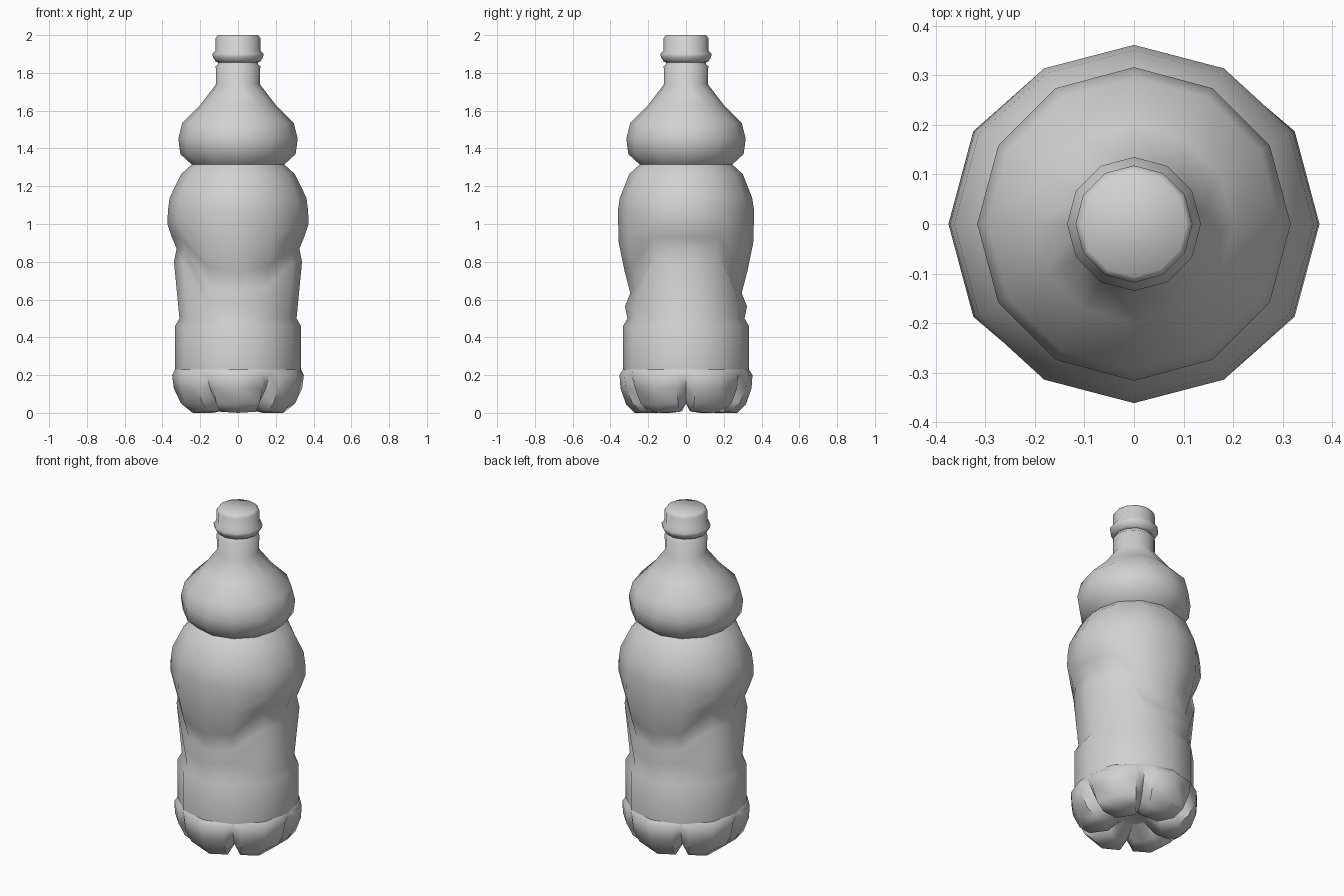
import bpy
import bmesh
from math import sin, cos, radians

if "Cube" in bpy.data.objects:
    bpy.data.objects.remove(bpy.data.objects["Cube"], do_unlink=True)

grey = bpy.data.materials.new("light grey plastic")
grey.use_nodes = True
GREY = (0.64, 0.64, 0.64, 1)
grey.diffuse_color = GREY
grey.node_tree.nodes["Principled BSDF"].inputs["Base Color"].default_value = GREY


def loft(name, angles, rows, cap_first=True, cap_last=True):
    """Skin rings, listed top to bottom; each row maps an angle to (radius, z)."""
    bm = bmesh.new()
    rings = []
    for row in rows:
        ring = []
        for a in angles:
            r, z = row(a)
            ring.append(bm.verts.new((r * cos(radians(a)), r * sin(radians(a)), z)))
        rings.append(ring)
    n = len(angles)
    for up, low in zip(rings, rings[1:]):
        for i in range(n):
            j = (i + 1) % n
            bm.faces.new((up[i], low[i], low[j], up[j]))
    if cap_first:
        bm.faces.new(rings[0])
    if cap_last:
        bm.faces.new(rings[-1][::-1])
    bmesh.ops.recalc_face_normals(bm, faces=bm.faces)
    mesh = bpy.data.meshes.new(name)
    bm.to_mesh(mesh)
    bm.free()
    mesh.materials.append(grey)
    obj = bpy.data.objects.new(name, mesh)
    bpy.context.collection.objects.link(obj)
    bpy.ops.object.select_all(action="DESELECT")
    obj.select_set(True)
    bpy.context.view_layer.objects.active = obj
    bpy.ops.object.shade_smooth_by_angle(angle=radians(58))
    return obj


def plain(r, z):
    return lambda a: (r, z)


def wave(a):
    """Height of the grip wave: high on the sides, low at front and back."""
    return {0: 1.0, 30: 1.0, 60: 0.12, 90: 0.0}[min(a % 180, 180 - a % 180)]


def waved(r, dr, z, dz):
    return lambda a: (r + dr * wave(a), z + dz * wave(a))


SIDES = range(0, 360, 30)

# Screw cap with its tamper ring
cap = [(0.106, 2.0), (0.118, 1.985), (0.118, 1.92), (0.135, 1.9),
       (0.133, 1.885), (0.118, 1.86), (0.104, 1.855)]
loft("cap", SIDES, [plain(*p) for p in cap])

# Neck, shoulder, waist, waved grip and lower wall
body = [plain(*p) for p in [
    (0.104, 1.858), (0.106, 1.845), (0.118, 1.835), (0.116, 1.74), (0.2, 1.63),
    (0.295, 1.535), (0.316, 1.45), (0.305, 1.37), (0.245, 1.315), (0.3, 1.265)]]
body += [
    waved(0.35, 0.012, 1.14, 0),
    waved(0.361, 0.01, 1.07, 0),
    waved(0.356, 0.018, 0.9, 0.1),
    waved(0.325, 0.025, 0.75, 0.18),
    waved(0.295, 0.03, 0.635, 0.235),   # foot of the grip panel
    waved(0.323, 0.016, 0.565, 0.235),  # raised ridge
    plain(0.31, 0.5),
    plain(0.333, 0.46),
    plain(0.333, 0.23)]
loft("bottle_body", SIDES, body, cap_last=False)


# Base with six feet split by clefts
def foot(cleft, edge, middle):
    return lambda a: {0: cleft, 8: edge, 30: middle}[min(a % 60, 60 - a % 60)]


RIM = 0.333
FOOT_ANGLES = [c + o for c in range(0, 360, 60) for o in (0, 8, 30, 52)]
chord = RIM * cos(radians(15)) / cos(radians(7))
base = [
    foot((RIM, 0.23), (chord, 0.23), (RIM, 0.23)),
    foot((0.333, 0.2), (0.352, 0.2), (0.352, 0.2)),
    foot((0.295, 0.13), (0.343, 0.13), (0.347, 0.13)),
    foot((0.24, 0.07), (0.305, 0.05), (0.317, 0.045)),
    foot((0.19, 0.05), (0.25, 0.006), (0.272, 0)),
    foot((0.12, 0.05), (0.145, 0.01), (0.15, 0)),
    plain(0.07, 0.07)]
loft("footed_base", FOOT_ANGLES, base, cap_first=False)
